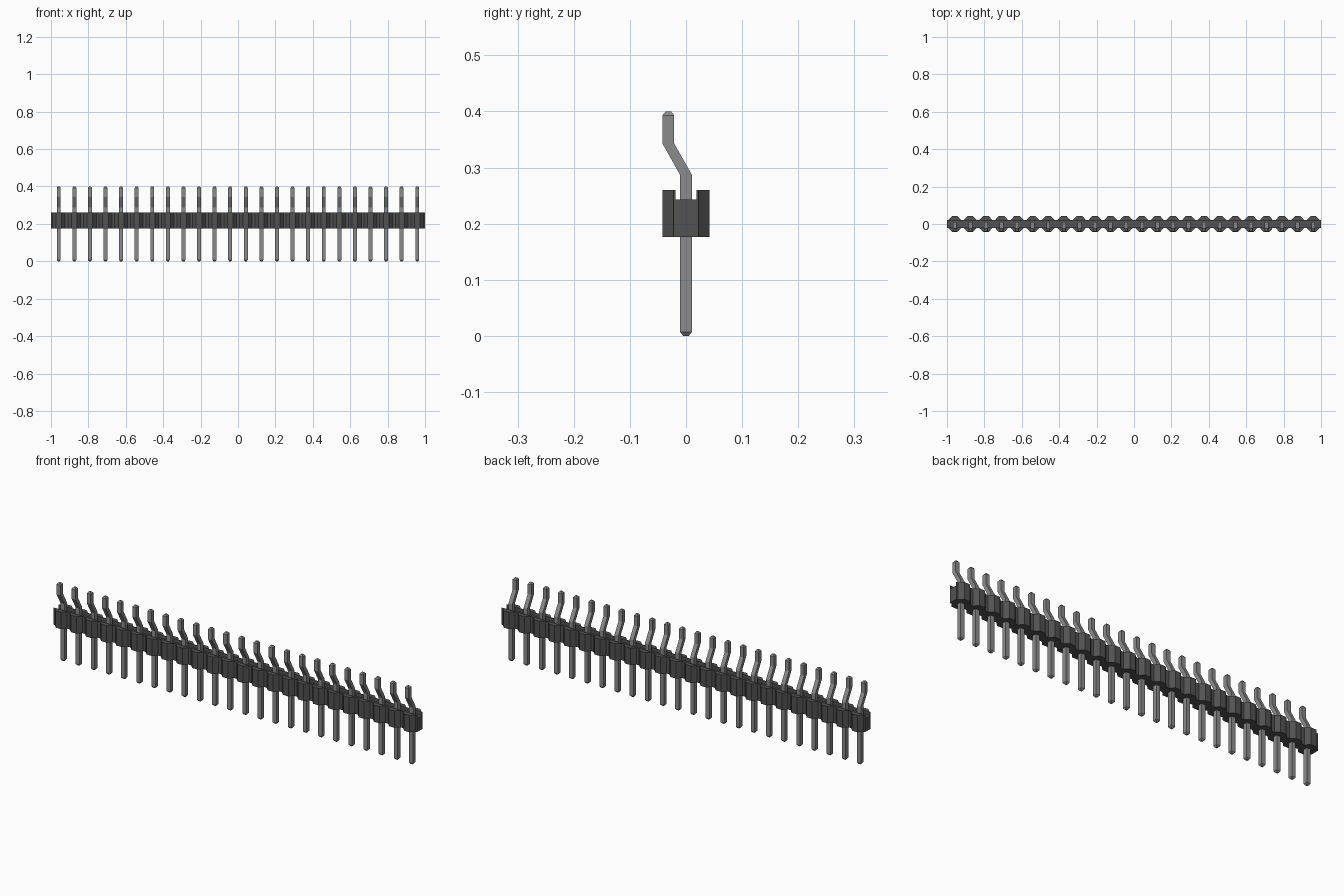
import bpy
import bmesh

cube = bpy.data.objects.get("Cube")
if cube:
    bpy.data.objects.remove(cube)

PINS = 24
PITCH = 2 / PINS
BODY_LOW, FLOOR, BODY_TOP = 0.176, 0.243, 0.26
OUTER, VALLEY, GROOVE = 0.042, 0.022, 0.019


def material(name, value):
    mat = bpy.data.materials.new(name)
    mat.use_nodes = True
    color = (value, value, value, 1)
    mat.diffuse_color = color
    mat.node_tree.nodes["Principled BSDF"].inputs["Base Color"].default_value = color
    return mat


def loft(name, rings, mat):
    """Join a row of equal cross-sections into one closed solid."""
    bm = bmesh.new()
    loops = [[bm.verts.new(p) for p in ring] for ring in rings]
    count = len(rings[0])
    for a, b in zip(loops, loops[1:]):
        for i in range(count):
            j = (i + 1) % count
            bm.faces.new((a[i], a[j], b[j], b[i]))
    bm.faces.new(loops[0])
    bm.faces.new(loops[-1])
    bmesh.ops.recalc_face_normals(bm, faces=bm.faces)
    mesh = bpy.data.meshes.new(name)
    bm.to_mesh(mesh)
    bm.free()
    mesh.materials.append(mat)
    obj = bpy.data.objects.new(name, mesh)
    bpy.context.collection.objects.link(obj)
    return obj


plastic = material("dark plastic", 0.085)
metal = material("grey metal", 0.26)


# Housing: U-shaped section whose width swells around each pin
def section(x, w):
    return [(x, -w, BODY_LOW), (x, w, BODY_LOW), (x, w, BODY_TOP),
            (x, GROOVE, BODY_TOP), (x, GROOVE, FLOOR), (x, -GROOVE, FLOOR),
            (x, -GROOVE, BODY_TOP), (x, -w, BODY_TOP)]


rings = [section(-1, VALLEY)]
for n in range(PINS):
    centre = -1 + (n + 0.5) * PITCH
    for offset, w in ((-0.034, VALLEY), (-0.015, OUTER), (0.015, OUTER), (0.034, VALLEY)):
        rings.append(section(centre + offset, w))
rings.append(section(1, VALLEY))
loft("housing", rings, plastic)

# Pins: square wire with tapered tips and a forward jog above the housing
JOG = -0.0315
path = [(0, 0, 0.005), (0.007, 0, 0.0105), (0.287, 0, 0.0105),
        (0.343, JOG, 0.0105), (0.393, JOG, 0.0105), (0.4, JOG, 0.005)]
pin_rings = [[(-r, y - r, z), (r, y - r, z), (r, y + r, z), (-r, y + r, z)]
             for z, y, r in path]
first = loft("pin_1", pin_rings, metal)
first.location.x = -1 + PITCH / 2
for n in range(1, PINS):
    pin = bpy.data.objects.new(f"pin_{n + 1}", first.data)
    pin.location.x = -1 + (n + 0.5) * PITCH
    bpy.context.collection.objects.link(pin)
